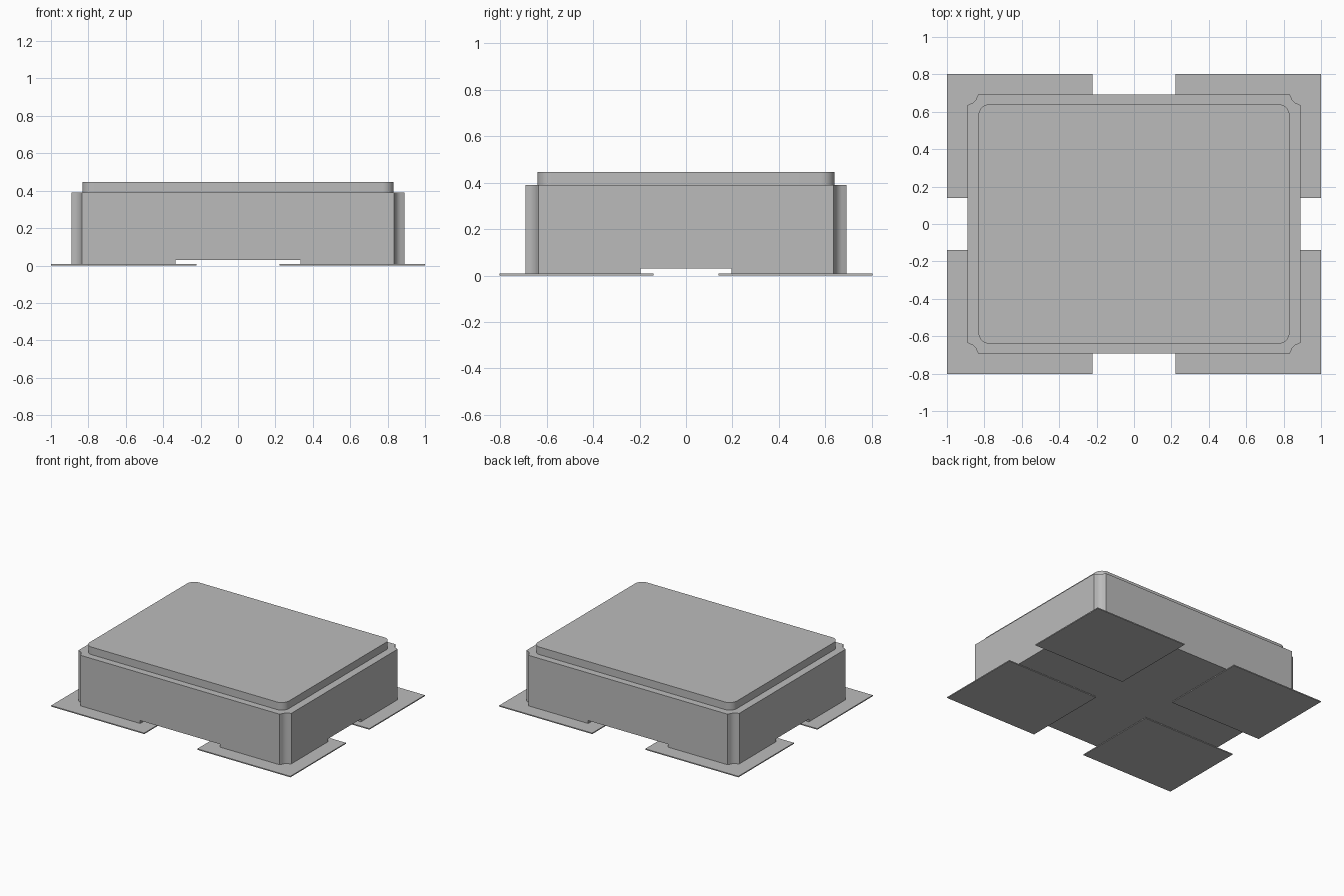
import bpy, bmesh
from math import cos, sin, pi, radians

cube = bpy.data.objects.get("Cube")
if cube:
    bpy.data.objects.remove(cube, do_unlink=True)

grey = bpy.data.materials.new("plain_grey")
grey.use_nodes = True
colour = (0.5, 0.5, 0.5, 1)
grey.diffuse_color = colour
grey.node_tree.nodes["Principled BSDF"].inputs["Base Color"].default_value = colour

BODY_X, BODY_Y = 0.89, 0.692
LID_X, LID_Y = 0.832, 0.64
PAD_TOP, BODY_BOTTOM, BODY_TOP, LID_TOP = 0.008, 0.03, 0.39, 0.447
CORNERS = [(1, 1), (-1, 1), (-1, -1), (1, -1)]


def extrude_outline(name, outline, bottom, top):
    """Make a closed prism from an outline running anticlockwise."""
    bm = bmesh.new()
    face = bm.faces.new([bm.verts.new((x, y, bottom)) for x, y in outline])
    result = bmesh.ops.extrude_face_region(bm, geom=[face], use_keep_orig=True)
    raised = [v for v in result["geom"] if isinstance(v, bmesh.types.BMVert)]
    bmesh.ops.translate(bm, verts=raised, vec=(0, 0, top - bottom))
    bmesh.ops.recalc_face_normals(bm, faces=bm.faces)
    mesh = bpy.data.meshes.new(name)
    bm.to_mesh(mesh)
    bm.free()
    mesh.materials.append(grey)
    obj = bpy.data.objects.new(name, mesh)
    bpy.context.collection.objects.link(obj)
    bpy.ops.object.select_all(action="DESELECT")
    obj.select_set(True)
    bpy.context.view_layer.objects.active = obj
    bpy.ops.object.shade_smooth_by_angle(angle=radians(30))
    return obj


def all_corners(corner):
    """Mirror the +x +y corner points into a full outline."""
    outline = []
    for sx, sy in CORNERS:
        points = corner if sx * sy > 0 else corner[::-1]
        outline += [(sx * x, sy * y) for x, y in points]
    return outline


def scooped_corner(hx, hy, r, lip, steps=8):
    """Concave quarter round with a small chamfer at each end."""
    arc = []
    for i in range(steps + 1):
        a = radians(18 + 54 * i / steps)
        arc.append((hx - r * sin(a), hy - r * cos(a)))
    return [(hx, hy - r - lip)] + arc + [(hx - r - lip, hy)]


def round_corner(hx, hy, r, steps=8):
    angles = [pi / 2 * i / steps for i in range(steps + 1)]
    return [(hx - r + r * cos(a), hy - r + r * sin(a)) for a in angles]


# Main body with scooped vertical corners
body_corner = scooped_corner(BODY_X, BODY_Y, 0.052, 0.005)
extrude_outline("body", all_corners(body_corner), BODY_BOTTOM, BODY_TOP)

# Raised lid with rounded corners
extrude_outline("lid", all_corners(round_corner(LID_X, LID_Y, 0.06)), BODY_TOP, LID_TOP)

# Corner feet and flat contact pads, leaving a cross-shaped channel underneath
for sx, sy in CORNERS:
    place = ("back" if sy > 0 else "front") + ("_left" if sx > 0 else "_right")
    foot = [(0.333, BODY_Y), (0.333, 0.197), (BODY_X, 0.197)] + body_corner
    pad = [(0.222, 0.14), (1, 0.14), (1, 0.803), (0.222, 0.803)]
    extrude_outline(place + "_foot", [(sx * x, sy * y) for x, y in foot[1:] + foot[:1]],
                    PAD_TOP, BODY_BOTTOM)
    extrude_outline(place + "_pad", [(sx * x, sy * y) for x, y in pad], 0, PAD_TOP)
